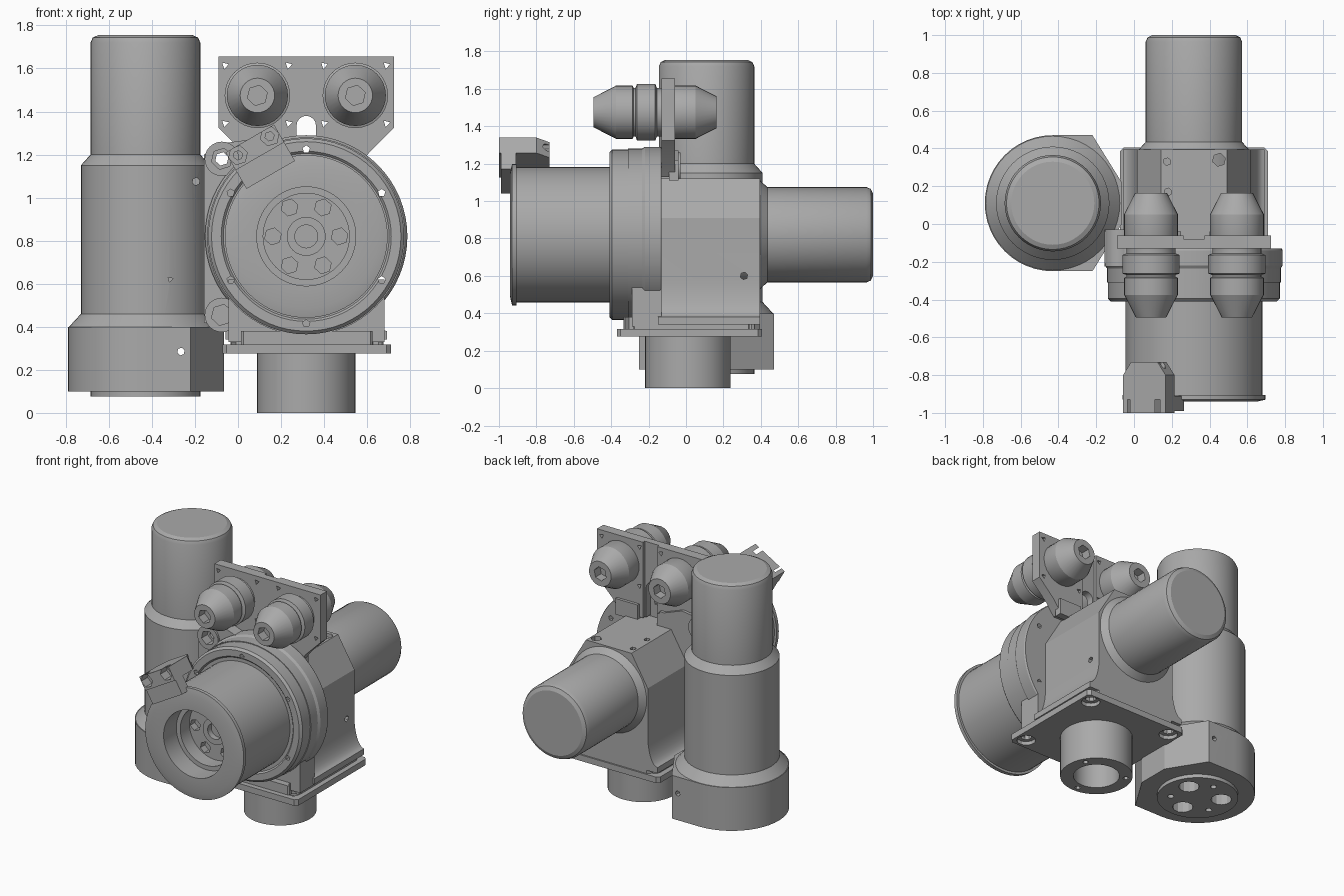
import bpy, bmesh, math
from mathutils import Vector, Matrix

if "Cube" in bpy.data.objects:
    bpy.data.objects.remove(bpy.data.objects["Cube"])

grey = bpy.data.materials.new("machined grey")
grey.diffuse_color = (0.40, 0.40, 0.40, 1)
grey.use_nodes = True
grey.node_tree.nodes["Principled BSDF"].inputs["Base Color"].default_value = grey.diffuse_color
CX, CZ = 0.317, 0.82          # axis of the horizontal drive
VX, VY = -0.43, 0.11          # axis of the vertical drive


def finish(name, bm):
    bmesh.ops.remove_doubles(bm, verts=bm.verts, dist=1e-5)
    bmesh.ops.recalc_face_normals(bm, faces=bm.faces)
    me = bpy.data.meshes.new(name)
    bm.to_mesh(me)
    bm.free()
    me.materials.append(grey)
    ob = bpy.data.objects.new(name, me)
    bpy.context.collection.objects.link(ob)
    return ob


def lathe(name, prof, center, axis, seg=48, turn=0.0):
    """Revolve (radius, height) points round an axis parallel to z, y or x."""
    bm = bmesh.new()
    rings = []
    for r, h in prof:
        ring = []
        for i in range(seg if r > 0 else 1):
            a = turn + 2 * math.pi * i / seg
            u, v = center[0] + r * math.cos(a), center[1] + r * math.sin(a)
            ring.append(bm.verts.new({'z': (u, v, h), 'y': (u, h, v), 'x': (h, u, v)}[axis]))
        rings.append(ring)
    for p, q in zip(rings, rings[1:]):
        for i in range(seg):
            vs = [p[i % len(p)], p[(i + 1) % len(p)], q[(i + 1) % len(q)], q[i % len(q)]]
            vs = list(dict.fromkeys(vs))
            if len(vs) > 2:
                bm.faces.new(vs)
    return finish(name, bm)


def prism(name, pts, axis, a, b):
    """Extrude an outline along y (outline in x,z) or z (outline in x,y)."""
    bm = bmesh.new()
    f = bm.faces.new([bm.verts.new((u, a, v) if axis == 'y' else (u, v, a)) for u, v in pts])
    ext = bmesh.ops.extrude_face_region(bm, geom=[f])['geom']
    d = Vector((0, b - a, 0)) if axis == 'y' else Vector((0, 0, b - a))
    bmesh.ops.translate(bm, vec=d, verts=[e for e in ext if isinstance(e, bmesh.types.BMVert)])
    return finish(name, bm)


def rect(x0, x1, y0, y1, c=0.0):
    if not c:
        return [(x0, y0), (x1, y0), (x1, y1), (x0, y1)]
    return [(x0 + c, y0), (x1 - c, y0), (x1, y0 + c), (x1, y1 - c),
            (x1 - c, y1), (x0 + c, y1), (x0, y1 - c), (x0, y0 + c)]


def cut(ob, cutter):
    m = ob.modifiers.new("cut", 'BOOLEAN')
    m.operation, m.object, m.solver = 'DIFFERENCE', cutter, 'EXACT'
    bpy.context.view_layer.objects.active = ob
    bpy.ops.object.modifier_apply(modifier=m.name)
    bpy.data.objects.remove(cutter)


def drill(ob, center, axis, r, a, b, seg=8, turn=0.3):
    cut(ob, lathe("cutter", [(0, a), (r, a), (r, b), (0, b)], center, axis, seg, turn))


def motor_cap(r_body, r_cap, a0, a1, cone, end):
    """Stepped motor housing outline with a rounded end."""
    return [(0, a0), (r_body, a0), (r_body, a1), (r_cap, a1 + cone), (r_cap, end - 0.035),
            (r_cap - 0.01, end - 0.012), (r_cap - 0.035, end), (0, end)]


# vertical drive: body, base block and bottom disc
v_body = lathe("vertical_motor", motor_cap(0.30, 0.255, 0.38, 1.15, 0.05, 1.755), (VX, VY), 'z')
drill(v_body, (-0.195, 1.075), 'y', 0.018, -0.4, 0.0, 6)
drill(v_body, (-0.315, 0.62), 'y', 0.014, -0.4, -0.1, 3)
lathe("base_shoulder", [(0, 0.39), (0.355, 0.40), (0.30, 0.46), (0, 0.46)], (VX, VY), 'z')
arc = [(VX + 0.36 * math.cos(t), VY + 0.36 * math.sin(t))
       for t in [math.pi / 2 + math.pi * i / 24 for i in range(25)]]
base = prism("vertical_base", arc + [(-0.22, -0.25), (-0.065, 0.0), (-0.065, 0.22), (-0.22, 0.47)],
             'z', 0.10, 0.40)
drill(base, (-0.265, 0.285), 'y', 0.018, -0.4, 0.6, 6)
disc = lathe("vertical_base_disc", [(0, 0.15), (0.255, 0.15), (0.255, 0.075), (0, 0.075)], (VX, VY), 'z')
for k in range(3):
    for r, d, t in ((0.065, 0.15, 0.5), (0.02, 0.17, 1.5)):
        a = t + k * 2 * math.pi / 3
        p = (VX + d * math.cos(a), VY + d * math.sin(a))
        for ob in (disc, base):
            drill(ob, p, 'z', r, 0.0, 0.20, 12)

# horizontal drive motor
lathe("horizontal_motor", motor_cap(0.30, 0.255, -0.1, 0.385, 0.05, 1.0), (CX, CZ), 'y')

# gearbox housing: chamfered top, sides flaring into the foot
flare = [(0.30 + 0.075 * (1 - math.cos(t)), 0.58 - 0.20 * math.sin(t))
         for t in [math.pi / 2 * i / 8 for i in range(9)]]
half = [(0.175, 1.12), (0.30, 0.91)] + flare + [(0.375, 0.34)]
housing = prism("gearbox_housing", [(CX + x, z) for x, z in half] +
                [(CX - x, z) for x, z in reversed(half)], 'y', -0.15, 0.395)
drill(housing, (0.31, 0.60), 'x', 0.02, 0.45, 1.0, 6)
for x, y, r in ((0.175, 0.33, 0.02), (0.45, 0.34, 0.035), (0.18, 0.17, 0.02)):
    drill(housing, (x, y), 'z', r, 1.0, 1.3, 6)

# foot flange with corner bosses and spigot
flange = prism("foot_flange", rect(-0.073, 0.71, -0.37, 0.405, 0.02), 'z', 0.275, 0.317)
pad = prism("foot_pad", rect(-0.035, 0.675, -0.335, 0.395, 0.06), 'z', 0.31, 0.38)
for x in (0.0, 0.637):
    for y in (-0.295, 0.335):
        for ob in (flange, pad):
            drill(ob, (x, y), 'z', 0.035, 0.2, 0.5, 8)
        drill(flange, (x, y), 'z', 0.06, 0.2, 0.30, 12)
spigot = lathe("foot_spigot", [(0, 0.30), (0.228, 0.30), (0.228, 0.0), (0.145, 0.0), (0.145, 0.22), (0, 0.22)],
               (CX, 0.01), 'z')
for k in range(3):
    a = 0.5 + k * 2 * math.pi / 3
    drill(spigot, (CX + 0.187 * math.cos(a), 0.01 + 0.187 * math.sin(a)), 'z', 0.02, -0.1, 0.08, 6)
prism("foot_wall", rect(-0.045, 0.68, 0.33, 0.62), 'y', -0.29, -0.13)

# round main disc in two layers, with bolt holes
rear = lathe("rear_disc", [(0, -0.13), (0.465, -0.13), (0.47, -0.14), (0.47, -0.22), (0.46, -0.235),
                           (0.46, -0.31), (0, -0.31)], (CX, CZ), 'y', 64)
front = lathe("front_disc", [(0, -0.30), (0.455, -0.30), (0.455, -0.395), (0.44, -0.41), (0.395, -0.41),
                             (0.385, -0.40), (0, -0.40)], (CX, CZ), 'y', 64)
for k in range(6):
    a = math.radians(30 + 60 * k)
    for ob in (rear, front):
        drill(ob, (CX + 0.405 * math.cos(a), CZ + 0.405 * math.sin(a)), 'y', 0.018, -0.6, 0.0, 5)

# side plate joining the two drives, with bolt lugs
side = prism("joining_plate", [(-0.157, 0.42), (-0.157, 1.2), (-0.09, 1.25), (0.06, 1.27), (0.25, 1.2),
                               (0.25, 0.42), (-0.05, 0.38)], 'y', -0.21, -0.04)
for z in (1.18, 0.455):
    lug = lathe("bolt_lug", [(0, -0.225), (0.08, -0.225), (0.08, -0.03), (0, -0.03)], (-0.075, z), 'y', 24)
    for ob in (side, lug):
        drill(ob, (-0.075, z), 'y', 0.032, -0.5, 0.2, 6)
        drill(ob, (-0.075, z), 'y', 0.05, -0.5, -0.16, 6)

# front barrel with rim, open bore and hub
lathe("front_barrel", [(0, -0.39), (0.362, -0.39), (0.362, -0.905), (0.378, -0.905), (0.378, -0.93),
                       (0.335, -0.94), (0.23, -0.94), (0.23, -0.80), (0.20, -0.80), (0.20, -0.60),
                       (0, -0.60)], (CX, CZ), 'y', 64)
hub = lathe("hub", [(0, -0.58), (0.225, -0.58), (0.225, -0.70), (0.09, -0.70), (0.09, -0.71),
                    (0.053, -0.71), (0.053, -0.67), (0, -0.67)], (CX, CZ), 'y')
for k in range(6):
    a = math.radians(60 * k)
    drill(hub, (CX + 0.155 * math.cos(a), CZ + 0.155 * math.sin(a)), 'y', 0.04, -0.9, -0.65, 6)

# clamp ear on the rim, tilted thirty degrees, with two hex sockets
tilt = Matrix.Translation((CX, 0, CZ)) @ Matrix.Rotation(math.radians(-30), 4, 'Y')
ear = prism("clamp_ear", [(-0.13, -1.0), (0.13, -1.0), (0.13, -0.80), (0.08, -0.73), (-0.08, -0.73),
                          (-0.13, -0.80)], 'z', 0.43, 0.525)
neck = prism("clamp_neck", rect(-0.13, 0.13, -0.99, -0.91), 'z', 0.33, 0.44)
for ob in (ear, neck):
    ob.data.transform(tilt)
for x, z in ((0.147, 1.285), (0.0, 1.197)):
    for ob in (ear, neck):
        drill(ob, (x, z), 'y', 0.045, -1.1, -0.93, 6)
        drill(ob, (x, z), 'y', 0.022, -1.1, -0.6, 6)

# upper connector plate with slot, groove and corner holes
plate = prism("connector_plate", [(-0.09, 1.655), (-0.09, 1.325), (0.01, 1.225), (0.06, 1.13), (0.55, 1.13),
                                  (0.61, 1.21), (0.725, 1.325), (0.725, 1.655)], 'y', -0.13, -0.06)
slot = [(CX + 0.045 * math.cos(math.pi * i / 8), 1.335 + 0.045 * math.sin(math.pi * i / 8)) for i in range(9)]
cut(plate, prism("cutter", slot + [(CX - 0.045, 1.05), (CX + 0.045, 1.05)], 'y', -0.3, 0.1))
cut(plate, prism("cutter", rect(0.262, 0.372, 1.0, 1.8), 'y', -0.08, 0.0))
for x in (-0.06, 0.235, 0.40, 0.69):
    for z in (1.345, 1.615):
        drill(plate, (x, z), 'y', 0.018, -0.3, 0.1, 3)
for x in (0.06, 0.40):
    prism("plate_foot", rect(x, x + 0.17, 1.11, 1.22), 'y', -0.09, -0.04)

# pair of cone-ended connectors passing through the plate
for x in (0.09, 0.545):
    plug = lathe("connector", [(0, -0.495), (0.08, -0.495), (0.142, -0.375), (0.142, -0.285), (0.13, -0.28),
                               (0.13, -0.27), (0.152, -0.262), (0.152, -0.165), (0.13, -0.155),
                               (0.13, -0.10), (0.143, -0.06), (0.143, 0.05), (0.085, 0.163), (0, 0.163)],
                 (x, 1.475), 'y', 32)
    drill(plug, (x, 1.475), 'y', 0.048, -0.6, -0.43, 6)
    drill(plug, (x, 1.475), 'y', 0.048, 0.10, 0.3, 6)

# smooth round walls, keep machined edges sharp
for ob in bpy.context.scene.objects:
    ob.select_set(True)
bpy.context.view_layer.objects.active = housing
bpy.ops.object.shade_smooth_by_angle(angle=math.radians(25))
